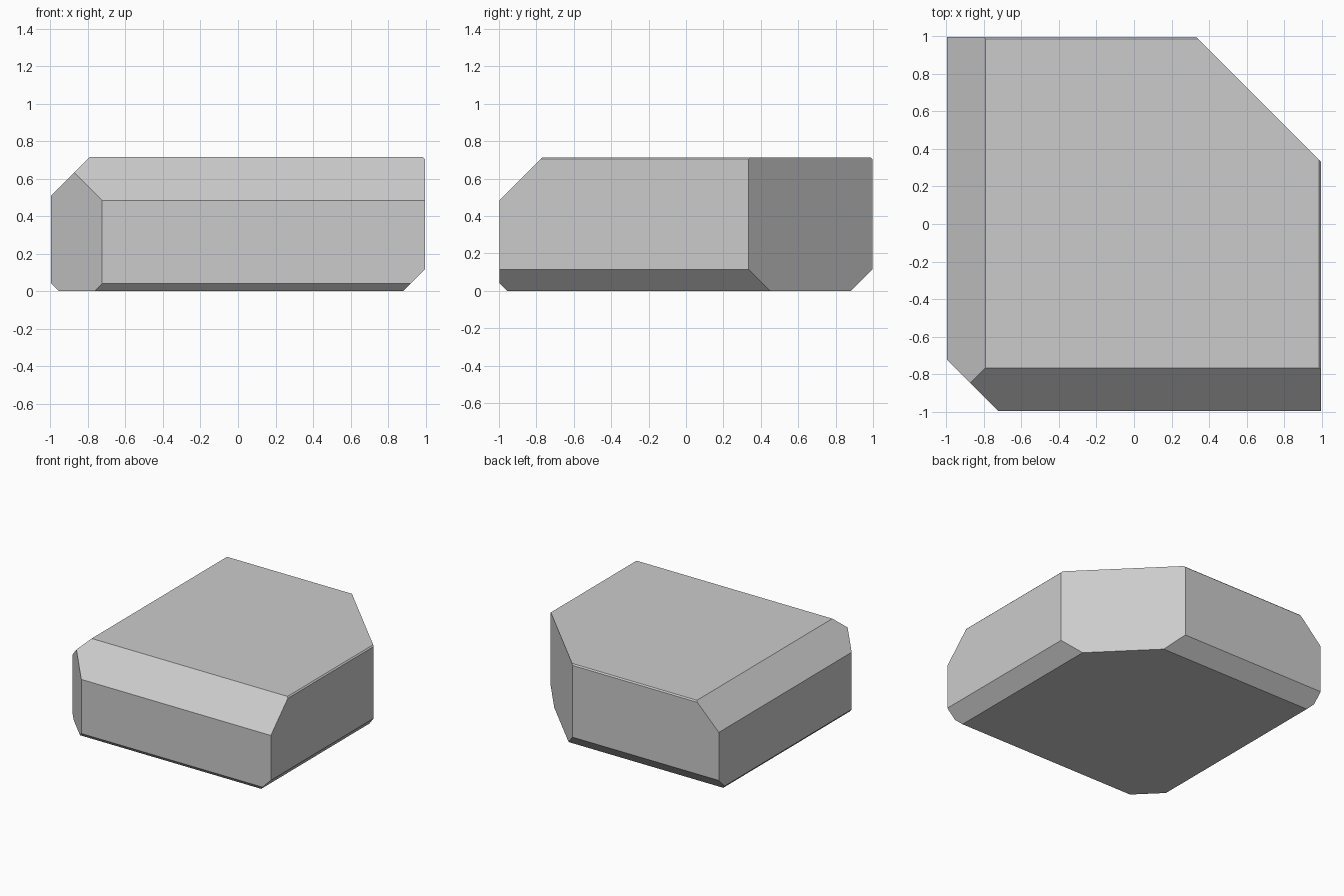
import bpy, bmesh
from mathutils import Vector

if "Cube" in bpy.data.objects:
    bpy.data.objects.remove(bpy.data.objects["Cube"])

HALF = Vector((0.996, 0.997, 0.357))   # half size of the uncut block

# Chamfers: edge direction (signs of the two meeting sides) and cut length
CHAMFERS = [
    ((-1, 0, 1), 0.205), ((0, -1, 1), 0.23),      # top left, top front
    ((1, 0, 1), 0.01), ((0, 1, 1), 0.01),         # top right, top back
    ((-1, 0, -1), 0.04), ((0, -1, -1), 0.04),     # bottom left, bottom front
    ((1, 0, -1), 0.115), ((0, 1, -1), 0.115),     # bottom right, bottom back
    ((-1, -1, 0), 0.272), ((1, 1, 0), 0.663),     # upright corners
]

# Block resting on the ground
bm = bmesh.new()
bmesh.ops.create_cube(bm, size=2)
bmesh.ops.scale(bm, vec=HALF, verts=bm.verts)
bmesh.ops.translate(bm, vec=(0, 0, HALF.z), verts=bm.verts)

# Slice off each edge at 45 degrees and cap the cut
for signs, cut in CHAMFERS:
    normal = Vector(signs)
    point = Vector([s * h for s, h in zip(signs, HALF)]) + Vector((0, 0, HALF.z))
    point -= normal * cut / 2
    result = bmesh.ops.bisect_plane(
        bm, geom=bm.verts[:] + bm.edges[:] + bm.faces[:], dist=1e-5,
        plane_co=point, plane_no=normal.normalized(), clear_outer=True)
    rim = [e for e in result["geom_cut"] if isinstance(e, bmesh.types.BMEdge)]
    bmesh.ops.contextual_create(bm, geom=rim)

bmesh.ops.recalc_face_normals(bm, faces=bm.faces)
mesh = bpy.data.meshes.new("chamfered_block")
bm.to_mesh(mesh)
bm.free()
block = bpy.data.objects.new("chamfered_block", mesh)
bpy.context.collection.objects.link(block)
